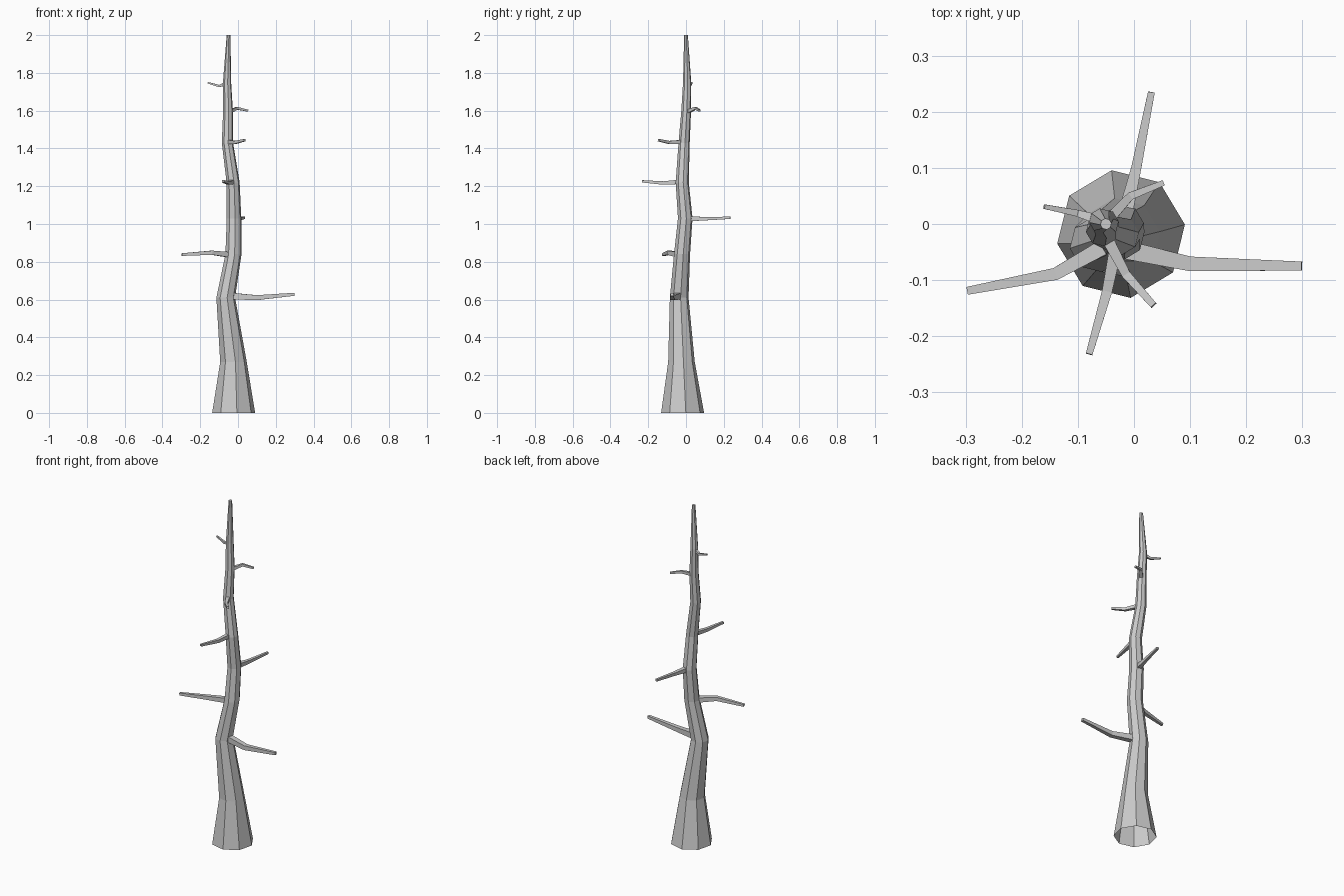
import bpy, bmesh, math
from mathutils import Vector


def tube(name, sections, cap_start):
    """Skin a list of vertex rings into a flat-shaded tube with a closed tip."""
    bm = bmesh.new()
    rings = [[bm.verts.new(p) for p in ring] for ring in sections]
    n = len(rings[0])
    for a, b in zip(rings, rings[1:]):
        for i in range(n):
            j = (i + 1) % n
            bm.faces.new((a[i], a[j], b[j], b[i]))
    bm.faces.new(rings[-1])
    if cap_start:
        bm.faces.new(rings[0][::-1])
    mesh = bpy.data.meshes.new(name)
    bm.to_mesh(mesh)
    bm.free()
    ob = bpy.data.objects.new(name, mesh)
    bpy.context.collection.objects.link(ob)
    return ob


# Trunk: wandering, tapering eight-sided rings (x, y, z, radius), open underneath
trunk = [
    (-0.023, -0.018, 0.00, 0.115), (-0.024, -0.024, 0.27, 0.071),
    (-0.065, -0.036, 0.61, 0.050), (-0.024, -0.021, 0.84, 0.043),
    (-0.021, -0.004, 1.03, 0.039), (-0.026, -0.020, 1.22, 0.035),
    (-0.056, -0.010, 1.43, 0.030), (-0.053, 0.001, 1.60, 0.026),
    (-0.058, 0.006, 1.75, 0.022), (-0.050, 0.000, 2.00, 0.010),
]
PHASE = math.radians(8.5)
tube("trunk", [[(x + r * math.cos(PHASE + k * math.tau / 8),
                 y + r * math.sin(PHASE + k * math.tau / 8), z) for k in range(8)]
               for x, y, z, r in trunk], False)

# Branches: start, bend and tip points, with square half-widths
branches = [
    ((-0.060, -0.036, 0.620), (0.100, -0.071, 0.610), (0.299, -0.075, 0.628), (0.018, 0.013, 0.008)),
    ((-0.026, -0.025, 0.835), (-0.140, -0.089, 0.848), (-0.297, -0.119, 0.838), (0.015, 0.011, 0.007)),
    ((-0.020, 0.000, 1.028), (0.004, 0.100, 1.028), (0.031, 0.235, 1.033), (0.014, 0.009, 0.006)),
    ((-0.028, -0.020, 1.224), (-0.048, -0.120, 1.217), (-0.080, -0.232, 1.226), (0.012, 0.009, 0.006)),
    ((-0.055, -0.012, 1.435), (-0.014, -0.090, 1.432), (0.035, -0.145, 1.444), (0.011, 0.008, 0.006)),
    ((-0.050, 0.003, 1.592), (-0.006, 0.050, 1.613), (0.052, 0.073, 1.600), (0.010, 0.007, 0.005)),
    ((-0.058, 0.006, 1.745), (-0.100, 0.019, 1.730), (-0.160, 0.031, 1.748), (0.009, 0.006, 0.004)),
]
for i, (*pts, widths) in enumerate(branches, 1):
    pts = [Vector(p) for p in pts]
    d1, d2 = (pts[1] - pts[0]).normalized(), (pts[2] - pts[1]).normalized()
    sections = []
    for p, d, w in zip(pts, (d1, (d1 + d2).normalized(), d2), widths):
        side = d.cross(Vector((0, 0, 1))).normalized()
        up = side.cross(d)
        sections.append([p + side * (w * a) + up * (w * b)
                         for a, b in ((1, 1), (-1, 1), (-1, -1), (1, -1))])
    ob = tube(f"branch_{i}", sections, True)
    bm = bmesh.new()
    bm.from_mesh(ob.data)
    bmesh.ops.recalc_face_normals(bm, faces=bm.faces)
    bm.to_mesh(ob.data)
    bm.free()
